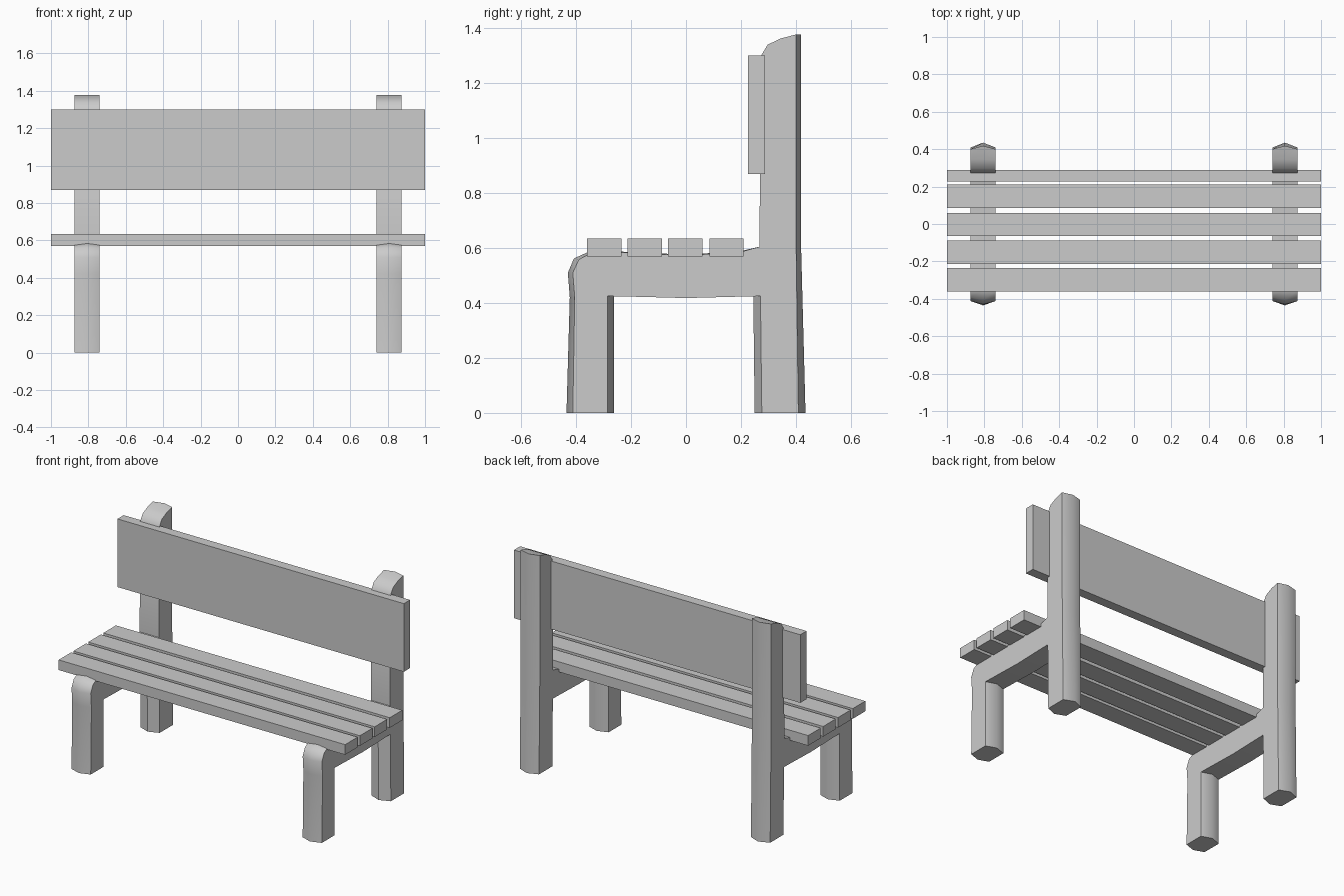
import bpy, bmesh, math

if "Cube" in bpy.data.objects:
    bpy.data.objects.remove(bpy.data.objects["Cube"])

def box(name, x, y, z):
    bm = bmesh.new()
    bmesh.ops.create_cube(bm, size=1)
    for v in bm.verts:
        for i, (lo, hi) in enumerate((x, y, z)):
            v.co[i] = hi if v.co[i] > 0 else lo
    me = bpy.data.meshes.new(name)
    bm.to_mesh(me)
    bm.free()
    ob = bpy.data.objects.new(name, me)
    bpy.context.collection.objects.link(ob)

# Seat slats and backrest board
for i, y in enumerate((-0.36, -0.213, -0.065, 0.085)):
    box(f"seat_slat_{i + 1}", (-1, 1), (y, y + 0.125), (0.57, 0.634))
box("backrest", (-1, 1), (0.226, 0.288), (0.87, 1.30))

# Side frame outline: y and z at the flat sides, then the y and z bulge of the middle ridge
PROFILE = [
    (-0.412, 0, -0.023, 0), (-0.405, 0.42, -0.018, 0), (-0.412, 0.51, -0.018, 0),
    (-0.39, 0.558, -0.018, 0.004), (-0.355, 0.577, 0, 0.009), (-0.26, 0.585, 0, 0.003),
    (0, 0.573, 0, 0.003), (0.2, 0.586, 0, 0.003), (0.268, 0.605, 0, 0),
    (0.27, 1.295, 0, 0), (0.297, 1.34, 0, 0), (0.345, 1.363, 0, 0),
    (0.40, 1.377, 0.018, 0), (0.401, 0.6, 0.018, 0), (0.409, 0, 0.026, 0),
    (0.276, 0, -0.026, 0), (0.271, 0.425, -0.026, 0),
    (0.15, 0.422, 0, 0), (0, 0.418, 0, 0), (-0.15, 0.422, 0, 0),
    (-0.285, 0.425, 0.023, 0), (-0.285, 0, 0.023, 0),
]

def side_frame(name, cx):
    bm = bmesh.new()
    loops = [[bm.verts.new((cx + dx, y + k * dy, z + k * dz)) for y, z, dy, dz in PROFILE]
             for dx, k in ((-0.067, 0), (0, 1), (0.067, 0))]
    n = len(PROFILE)
    for a, b in zip(loops, loops[1:]):
        for i in range(n):
            j = (i + 1) % n
            bm.faces.new((a[i], a[j], b[j], b[i]))
    bm.faces.new(loops[0])
    bm.faces.new(loops[2])
    bmesh.ops.recalc_face_normals(bm, faces=bm.faces)
    me = bpy.data.meshes.new(name)
    bm.to_mesh(me)
    bm.free()
    ob = bpy.data.objects.new(name, me)
    bpy.context.collection.objects.link(ob)
    bpy.ops.object.select_all(action='DESELECT')
    ob.select_set(True)
    bpy.context.view_layer.objects.active = ob
    bpy.ops.object.shade_smooth_by_angle(angle=math.radians(40))

# Two leg frames, each with front leg, seat support and back post
side_frame("left_frame", -0.807)
side_frame("right_frame", 0.807)
